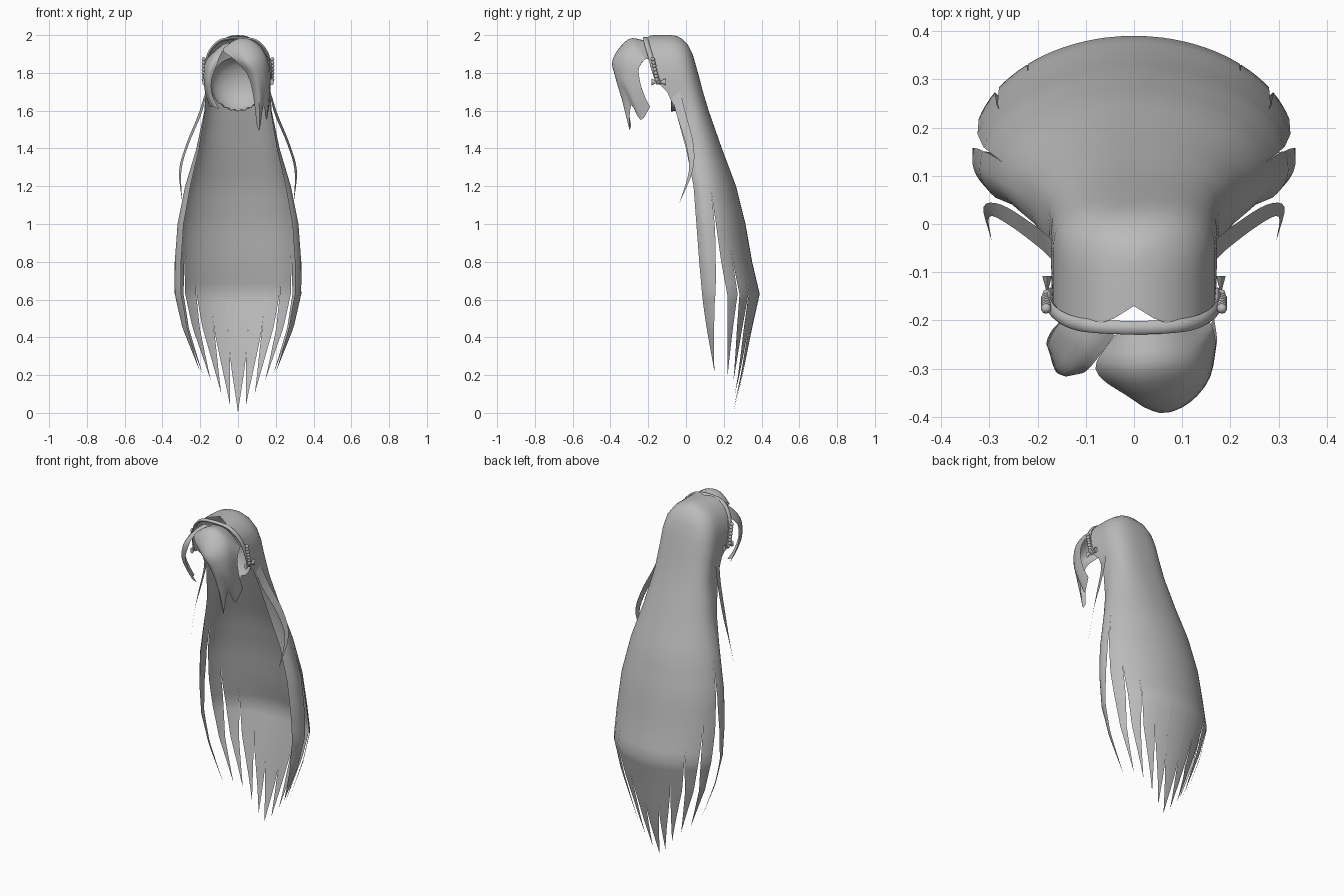
import bpy, bmesh, math
from mathutils import Vector

cube = bpy.data.objects.get("Cube")
if cube:
    bpy.data.objects.remove(cube)

grey = bpy.data.materials.new("hair_grey")
grey.use_nodes = True
grey.diffuse_color = (0.5, 0.5, 0.5, 1)
grey.node_tree.nodes["Principled BSDF"].inputs["Base Color"].default_value = (0.5, 0.5, 0.5, 1)


def finish(name, bm, angle=50):
    bmesh.ops.remove_doubles(bm, verts=bm.verts, dist=0.0005)
    bmesh.ops.recalc_face_normals(bm, faces=bm.faces)
    mesh = bpy.data.meshes.new(name)
    bm.to_mesh(mesh)
    bm.free()
    mesh.materials.append(grey)
    ob = bpy.data.objects.new(name, mesh)
    bpy.context.collection.objects.link(ob)
    bpy.ops.object.select_all(action='DESELECT')
    ob.select_set(True)
    bpy.context.view_layer.objects.active = ob
    bpy.ops.object.shade_smooth_by_angle(angle=math.radians(angle))
    return ob


def add_grid(bm, rows):
    verts = [[bm.verts.new(p) for p in row] for row in rows]
    for a, b in zip(verts, verts[1:]):
        for i in range(len(a) - 1):
            bm.faces.new((a[i], a[i + 1], b[i + 1], b[i]))


def spline(points, steps):
    """Smooth path through the points."""
    p = [Vector(q) for q in points]
    p = [2 * p[0] - p[1]] + p + [2 * p[-1] - p[-2]]
    out = []
    for i in range(1, len(p) - 2):
        for k in range(steps):
            t = k / steps
            out.append(0.5 * (2 * p[i] + (p[i + 1] - p[i - 1]) * t
                       + (2 * p[i - 1] - 5 * p[i] + 4 * p[i + 1] - p[i + 2]) * t * t
                       + (3 * p[i] - p[i - 1] - 3 * p[i + 1] + p[i + 2]) * t ** 3))
    return out + [p[-2]]


def lock_sheet(name, columns, across=3, mirror=False):
    """Curved lock of hair lofted through paths that run root to tip."""
    rows = zip(*[spline(c, 4) for c in columns])
    rows = [spline(r, across) for r in rows]
    bm = bmesh.new()
    add_grid(bm, rows)
    if mirror:
        add_grid(bm, [[Vector((-v.x, v.y, v.z)) for v in r] for r in rows])
    return finish(name, bm)


# Long hair: height, half width, back y, front edge y
KEYS = [(2.0, 0, -.08, -.17), (1.996, .04, -.05, -.195), (1.98, .08, -.02, -.21),
        (1.95, .12, .01, -.21), (1.9, .152, .035, -.195), (1.83, .168, .055, -.175),
        (1.74, .172, .08, -.14), (1.7, .172, .09, -.1), (1.6, .178, .12, -.055),
        (1.4, .22, .19, 0), (1.2, .28, .265, .04), (1.0, .32, .315, .055),
        (.8, .335, .35, .07), (.63, .335, .39, .085), (.45, .295, .35, .105),
        (.2, .2, .3, .135), (0, .12, .25, .16)]


def hair_point(u, z):
    for a, b in zip(KEYS, KEYS[1:]):
        if z >= b[0]:
            break
    t = (a[0] - z) / (a[0] - b[0])
    w, back, front = (a[i] + (b[i] - a[i]) * t for i in (1, 2, 3))
    cap = min(1, max(0, (z - 1.2) / 0.6))
    mid = front + (0.22 + 0.25 * cap) * (back - front)
    side, s = (1 if u >= 0 else -1), abs(u)
    if s < 0.7:
        th = s / 0.7 * math.pi / 2
        e = 1 - 0.25 * cap
        return Vector((side * w * math.sin(th) ** e,
                       mid + (back - mid) * max(0, math.cos(th)) ** e, z))
    f = (s - 0.7) / 0.3
    return Vector((side * w * (1 - 0.1 * (1 - cap) * f * f), mid - (mid - front) * f, z))


# Each lock: u edges, slit heights at the edges, tip u, tip height
edges = [.08, .2, .32, .45, .6, 1]
slits = [.33, .5, .73, .9, 1.2, 0]
tips = [.04, .1, .17, .2, .22]
locks = [(-.08, .08, .33, .33, 0, 0)]
for i, tip in enumerate(tips):
    c = .86 if i == 4 else (edges[i] + edges[i + 1]) / 2
    last = .6 if i == 4 else slits[i + 1]
    locks.append((edges[i], edges[i + 1], slits[i], last, c, tip))
    locks.append((-edges[i + 1], -edges[i], last, slits[i], -c, tip))

upper = []
for a, b in zip(KEYS[:13], KEYS[1:14]):
    n = 3 if a[0] < 1.65 else 1
    upper += [a[0] + (b[0] - a[0]) * k / n for k in range(n)]
bm = bmesh.new()
for a, b, za, zb, c, tip in locks:
    rows = []
    for z in upper + [.63 + (tip - .63) * k / 12 for k in range(13)]:
        lo = a + (c - a) * max(0, (za - z) / (za - tip)) ** 1.9
        hi = b + (c - b) * max(0, (zb - z) / (zb - tip)) ** 1.9
        n = 8 if b - a > .3 else 4
        rows.append([hair_point(lo + (hi - lo) * k / n, z) for k in range(n + 1)])
    add_grid(bm, rows)
finish("long_hair", bm, 60)

# Inner scalp bowl with a scalloped nape edge
bm = bmesh.new()
rows = []
for k in range(7):
    r = math.sin(k / 6 * math.pi / 2)
    y = 0.02 - 0.1 * (1 - math.sqrt(max(0, 1 - r * r)))
    row = []
    for j in range(49):
        an = 2 * math.pi * j / 48
        tooth = 0.012 * (j % 2) if k == 6 and 29 < j < 43 else 0
        row.append(((0.145 - tooth) * r * math.cos(an), y, 1.74 + (0.145 - tooth) * r * math.sin(an)))
    rows.append(row)
add_grid(bm, rows)
finish("inner_scalp", bm)

# Swept fringe
lock_sheet("large_fringe", [
    [(-.04, -.23, 1.96), (-.08, -.3, 1.92), (-.02, -.35, 1.87), (.05, -.35, 1.79), (.08, -.32, 1.68), (.1, -.29, 1.52)],
    [(0, -.22, 1.97), (-.01, -.31, 1.97), (.04, -.388, 1.87), (.09, -.375, 1.78), (.11, -.34, 1.66), (.115, -.3, 1.5)],
    [(.05, -.22, 1.97), (.06, -.3, 1.975), (.1, -.37, 1.88), (.13, -.355, 1.78), (.14, -.32, 1.7), (.135, -.29, 1.63)],
    [(.1, -.21, 1.94), (.12, -.28, 1.94), (.15, -.32, 1.87), (.16, -.31, 1.76), (.16, -.28, 1.66), (.15, -.24, 1.55)],
    [(.15, -.19, 1.87), (.165, -.22, 1.87), (.17, -.25, 1.82), (.172, -.24, 1.74), (.17, -.22, 1.68), (.165, -.19, 1.62)]])
lock_sheet("small_fringe", [
    [(-.04, -.23, 1.96), (-.085, -.29, 1.91), (-.11, -.31, 1.85), (-.14, -.3, 1.76), (-.135, -.27, 1.68), (-.1, -.25, 1.61)],
    [(-.08, -.215, 1.95), (-.11, -.26, 1.92), (-.145, -.31, 1.85), (-.165, -.3, 1.76), (-.155, -.27, 1.68), (-.13, -.25, 1.62)],
    [(-.14, -.19, 1.9), (-.165, -.22, 1.87), (-.18, -.25, 1.82), (-.18, -.24, 1.74), (-.17, -.22, 1.68), (-.15, -.2, 1.62)]])

# Loose strands beside the shoulders
lock_sheet("side_strands", [
    [(.165, -.08, 1.7), (.195, -.05, 1.58), (.262, .0, 1.42), (.3, .015, 1.28), (.295, -.035, 1.11)],
    [(.172, -.03, 1.7), (.21, .0, 1.58), (.275, .04, 1.42), (.312, .035, 1.28), (.295, -.035, 1.11)]], 2, True)

# Headband swept along the front edge of the cap
half = [(0, -.215, 1.983), (.08, -.212, 1.975), (.125, -.205, 1.945),
        (.157, -.19, 1.895), (.173, -.17, 1.82), (.174, -.145, 1.74)]
path = spline([(-x, y, z) for x, y, z in half[:0:-1]] + half, 4)
centre = Vector((0, -.18, 1.8))
bm = bmesh.new()
rows = []
for p in path:
    out = (p - centre)
    out.y = 0
    out.normalize()
    rows.append([p + out * 0.008 * math.cos(a) + Vector((0, 0.014 * math.sin(a), 0))
                 for a in [math.tau * k / 8 for k in range(9)]])
add_grid(bm, rows)
finish("headband", bm)

# Bead strings and small bows on both sides
for side, label in ((1, "left"), (-1, "right")):
    bm = bmesh.new()
    for k in range(7):
        at = Vector((side * .182, -.175 + .0035 * k, 1.872 - .018 * k))
        ball = bmesh.ops.create_uvsphere(bm, u_segments=10, v_segments=6, radius=.011)
        bmesh.ops.translate(bm, verts=ball["verts"], vec=at)
    finish(label + "_beads", bm)
    bm = bmesh.new()
    hub = Vector((side * .18, -.145, 1.752))
    knot = bmesh.ops.create_uvsphere(bm, u_segments=8, v_segments=6, radius=.01)
    bmesh.ops.translate(bm, verts=knot["verts"], vec=hub)
    for d in (-1, 1):
        ring = [hub + Vector((.01 * math.cos(a), d * .037, .018 * math.sin(a)))
                for a in [math.tau * k / 8 for k in range(9)]]
        add_grid(bm, [[hub] * 9, ring][1:] + [[hub + (q - hub) * .2 for q in ring]])
        bm.faces.new([bm.verts.new(q) for q in ring[:8]])
    finish(label + "_bow", bm)
